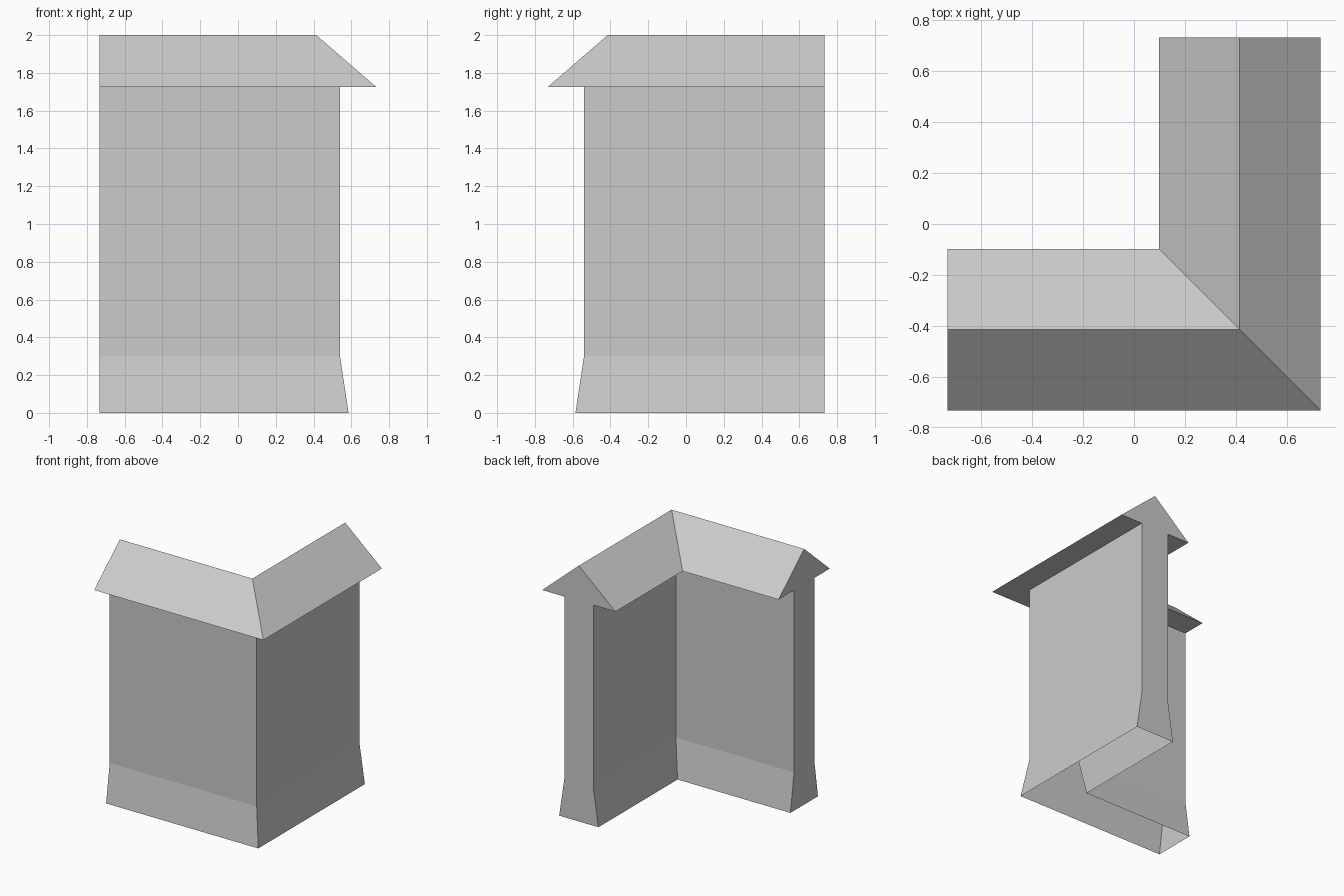
import bpy
import bmesh

cube = bpy.data.objects.get("Cube")
if cube:
    bpy.data.objects.remove(cube, do_unlink=True)

END = 0.732      # where both arms stop
RIDGE = 0.415    # distance of the centre line from the origin

grey = bpy.data.materials.new("plain grey")
grey.use_nodes = True
colour = (0.6, 0.6, 0.6, 1)
grey.diffuse_color = colour
grey.node_tree.nodes["Principled BSDF"].inputs["Base Color"].default_value = colour


def mitred_sweep(name, profile, open_edges=()):
    """Sweep an (outward offset, height) profile around the corner."""
    bm = bmesh.new()
    rings = []
    for station in range(3):
        ring = []
        for o, z in profile:
            side = RIDGE + o
            x, y = [(-END, -side), (side, -side), (side, END)][station]
            ring.append(bm.verts.new((x, y, z)))
        rings.append(ring)
    n = len(profile)
    for a, b in zip(rings, rings[1:]):
        for i in range(n):
            if i not in open_edges:
                j = (i + 1) % n
                bm.faces.new((a[i], a[j], b[j], b[i]))
    bm.faces.new(rings[0])
    bm.faces.new(rings[-1][::-1])
    bmesh.ops.recalc_face_normals(bm, faces=bm.faces)
    mesh = bpy.data.meshes.new(name)
    bm.to_mesh(mesh)
    bm.free()
    mesh.materials.append(grey)
    obj = bpy.data.objects.new(name, mesh)
    bpy.context.collection.objects.link(obj)
    return obj


# Corner wall with flared foot and pitched cap, hollow and open underneath
half = [(0.17, 0), (0.125, 0.3), (0.125, 1.725), (0.317, 1.725)]
profile = half + [(0, 2)] + [(-o, z) for o, z in reversed(half)]
mitred_sweep("corner_wall", profile, open_edges=(len(profile) - 1,))
